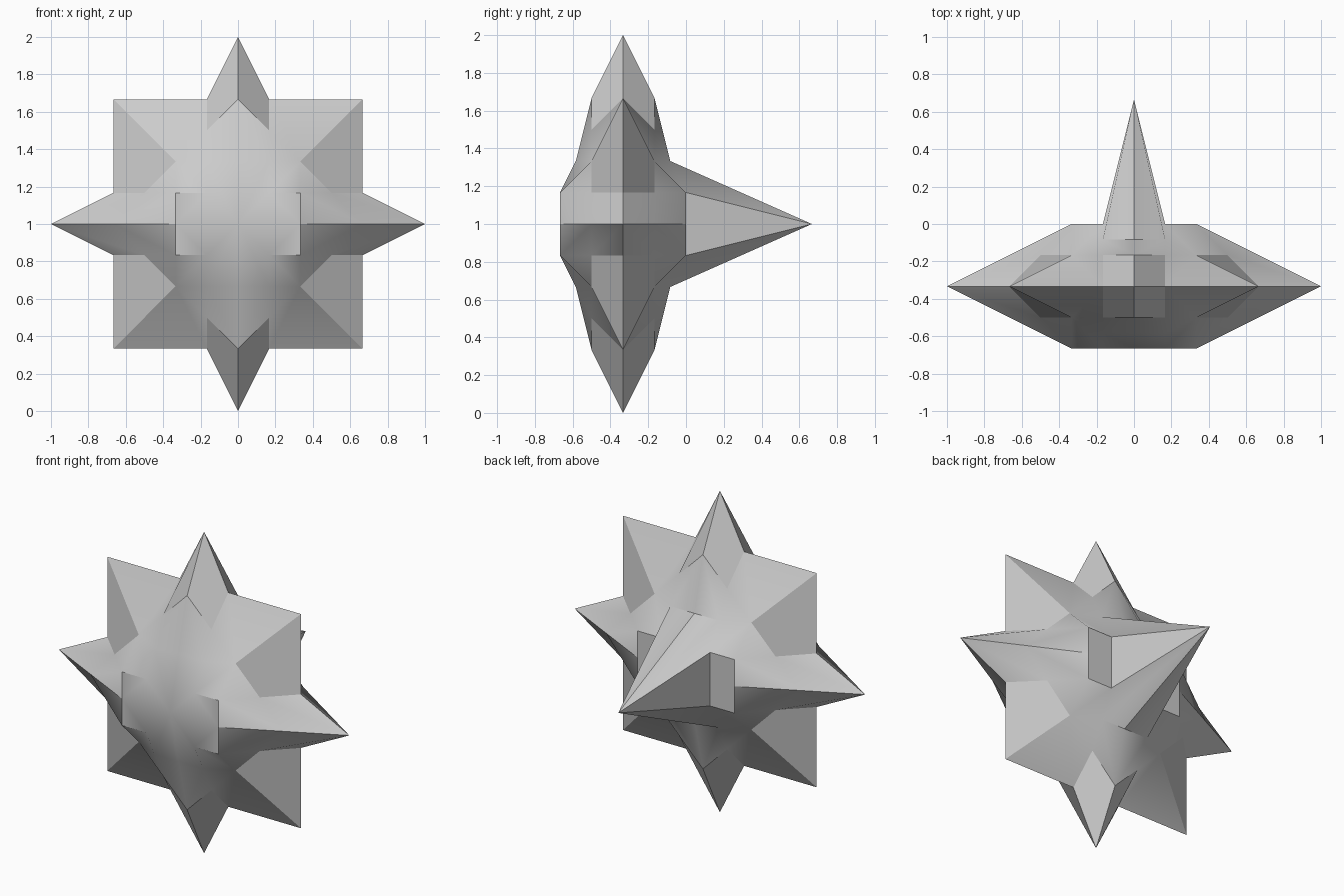
import bpy, bmesh
from mathutils import Vector

if "Cube" in bpy.data.objects:
    bpy.data.objects.remove(bpy.data.objects["Cube"])

S, T, H = 1 / 6, 1 / 3, 2 / 3
CENTRE = Vector((0, -T, 1))

# one eighth of the star, measured from its centre
points = {
    "A": (1, 0, 0), "B": (H, S, 0), "C": (T, T, 0), "D": (S, T, 0),        # side spike
    "E": (H, 0, S), "F": (0.5, S, S), "G": (T, T, S), "H": (S, T, S),      # block beside the hub
    "I": (H, 0, H), "J": (T, S, T),                                        # diagonal corner
    "K": (0, 0, 1), "L": (0, S, H), "M": (S, 0, H), "N": (S, S, 0.5),      # upright spike
    "P": (0, 0.25, T), "Q": (S, 0.25, T),                                  # hub rim
}
faces = "ABFE BCGF CDHG EFJI FGJ HGJQ NQJ MNJI KLNM LPQN ODH OHQP".split()

bm = bmesh.new()
for sx in (1, -1):
    for sy in (1, -1):
        for sz in (1, -1):
            # hub: long spike at the back, flat at the front
            octant = dict(points, O=(0, 1 if sy > 0 else T, 0))
            verts = {k: bm.verts.new(CENTRE + Vector((x * sx, y * sy, z * sz)))
                     for k, (x, y, z) in octant.items()}
            for f in faces:
                bm.faces.new([verts[k] for k in f])
bmesh.ops.remove_doubles(bm, verts=bm.verts[:], dist=1e-4)
bmesh.ops.recalc_face_normals(bm, faces=bm.faces[:])

mesh = bpy.data.meshes.new("spiked_star")
bm.to_mesh(mesh)
bm.free()
star = bpy.data.objects.new("spiked_star", mesh)
bpy.context.collection.objects.link(star)

# soft facets, sharp ridges
bpy.context.view_layer.objects.active = star
star.select_set(True)
bpy.ops.object.shade_smooth_by_angle(angle=0.52)
